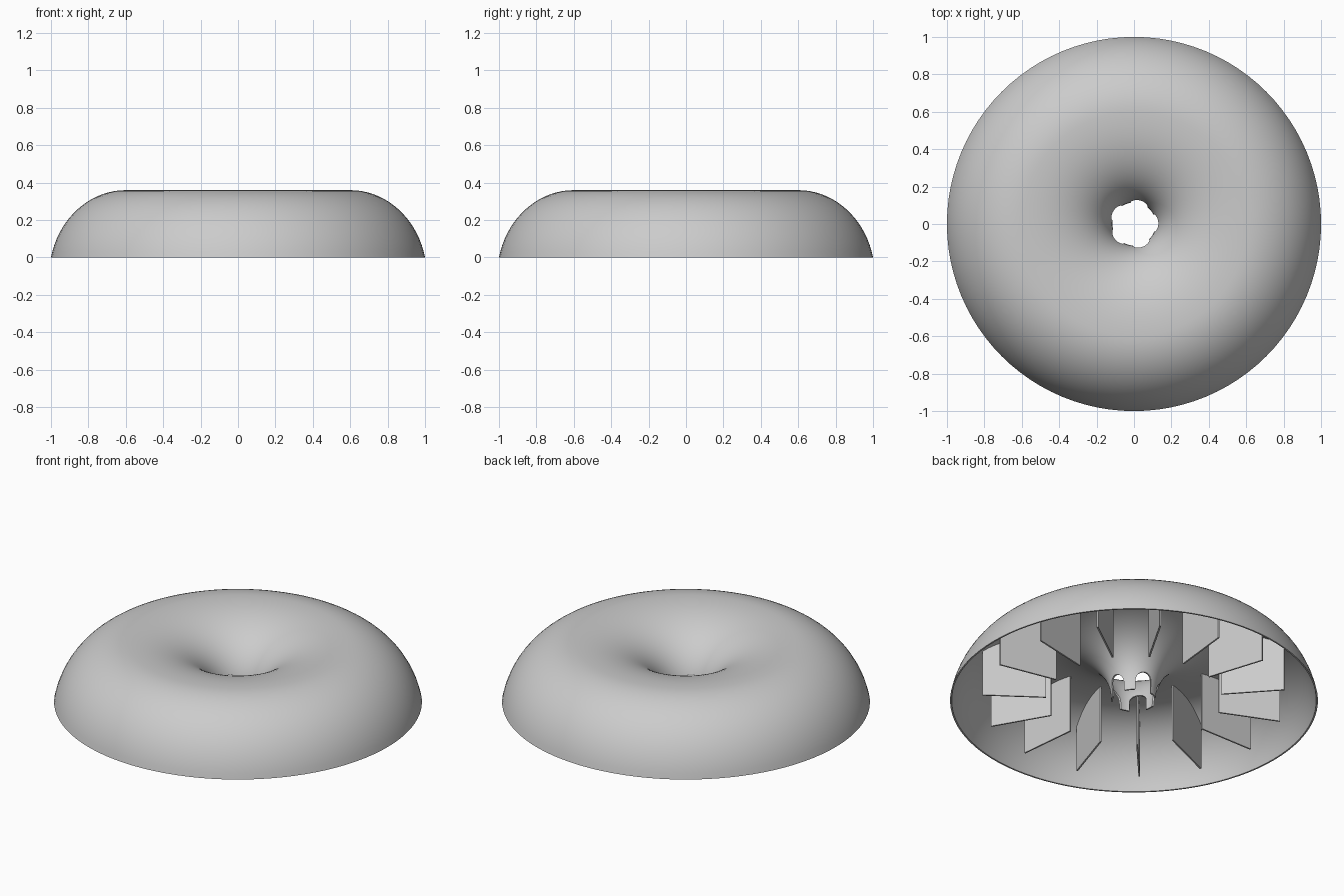
import bpy, bmesh
from math import sin, cos, asin, pi, radians
from mathutils import Matrix, Vector

cube = bpy.data.objects.get("Cube")
if cube:
    bpy.data.objects.remove(cube)

CREST = 0.6       # radius of the highest ring
DROP = 0.1        # outer curve is centred this far below the base
FULL = 2.2        # fullness of the funnel curve
WALL = 0.009      # shell thickness

grey = bpy.data.materials.new("plain_grey")
grey.use_nodes = True
grey.diffuse_color = (0.6, 0.6, 0.6, 1)
grey.node_tree.nodes["Principled BSDF"].inputs["Base Color"].default_value = grey.diffuse_color


def make_object(name, bm):
    bmesh.ops.recalc_face_normals(bm, faces=bm.faces)
    mesh = bpy.data.meshes.new(name)
    bm.to_mesh(mesh)
    bm.free()
    mesh.materials.append(grey)
    obj = bpy.data.objects.new(name, mesh)
    bpy.context.collection.objects.link(obj)
    return obj


def prism(bm, outline, thickness, matrix):
    """Extrude an (x, z) outline evenly both ways along y, then place it."""
    sides = [[bm.verts.new(matrix @ Vector((x, y, z))) for x, z in outline]
             for y in (-thickness / 2, thickness / 2)]
    bm.faces.new(sides[0])
    bm.faces.new(sides[1][::-1])
    n = len(outline)
    for i in range(n):
        j = (i + 1) % n
        bm.faces.new((sides[0][i], sides[0][j], sides[1][j], sides[1][i]))


def shell_curve(inset):
    """Half section of the shell, from outer rim over the crest to the hub."""
    a, b = 0.41 - inset, 0.46 - inset
    low = asin(DROP / b)
    angles = [low + (pi / 2 - low) * i / 18 for i in range(19)]
    outer = [(CREST + a * cos(t), b * sin(t) - DROP) for t in angles]
    a, b = 0.485 - inset, 0.36 - inset
    angles = [pi / 2 * i / 24 for i in range(1, 24)]
    inner = [(CREST - a * sin(t) ** (2 / FULL), b * cos(t) ** (2 / FULL)) for t in angles]
    return outer + inner + [(CREST - a, 0)]


# Ring shell: closed section revolved around the vertical axis
SEGMENTS = 96
section = shell_curve(0) + shell_curve(WALL)[::-1]
bm = bmesh.new()
rings = [[bm.verts.new((r * cos(2 * pi * k / SEGMENTS), r * sin(2 * pi * k / SEGMENTS), z))
          for r, z in section] for k in range(SEGMENTS)]
for k, ring in enumerate(rings):
    following = rings[(k + 1) % SEGMENTS]
    for i in range(len(section)):
        j = (i + 1) % len(section)
        bm.faces.new((ring[i], ring[j], following[j], following[i]))
shell = make_object("ring_shell", bm)

# Five round-topped openings around the foot of the hub
bm = bmesh.new()
half, spring = 0.046, 0.06
arch = [(half, -0.05)] + [(half * cos(pi * i / 16), spring + half * sin(pi * i / 16))
                          for i in range(17)] + [(-half, -0.05)]
for k in range(5):
    place = (Matrix.Rotation(radians(72 * k + 3), 4, 'Z')
             @ Matrix.Translation((0.14, 0, 0)) @ Matrix.Rotation(pi / 2, 4, 'Z'))
    prism(bm, arch, 0.12, place)
cutter = make_object("hub_opening_cutter", bm)
cutter.hide_render = True

cut = shell.modifiers.new("hub_openings", 'BOOLEAN')
cut.operation = 'DIFFERENCE'
cut.solver = 'EXACT'
cut.object = cutter
bpy.ops.object.select_all(action='DESELECT')
bpy.context.view_layer.objects.active = shell
shell.select_set(True)
bpy.ops.object.modifier_apply(modifier=cut.name)
bpy.data.objects.remove(cutter)
bpy.ops.object.shade_smooth_by_angle(angle=radians(35))

# Fifteen radial fins whose tops follow the underside of the shell
R_IN, R_OUT = 0.48, 0.825


def underside(r):
    """Height of the middle of the shell wall at radius r."""
    mid = WALL / 2
    if r > CREST:
        return (0.46 - mid) * (1 - ((r - CREST) / (0.41 - mid)) ** 2) ** 0.5 - DROP
    return (0.36 - mid) * (1 - ((CREST - r) / (0.485 - mid)) ** FULL) ** (1 / FULL)


steps = 14
radii = [R_OUT + (R_IN - R_OUT) * i / steps for i in range(steps + 1)]
fin = [(R_IN, 0), (R_OUT, 0)] + [(r, underside(r)) for r in radii]
bm = bmesh.new()
for k in range(15):
    prism(bm, fin, 0.009, Matrix.Rotation(radians(24 * k + 12), 4, 'Z'))
make_object("radial_fins", bm)
